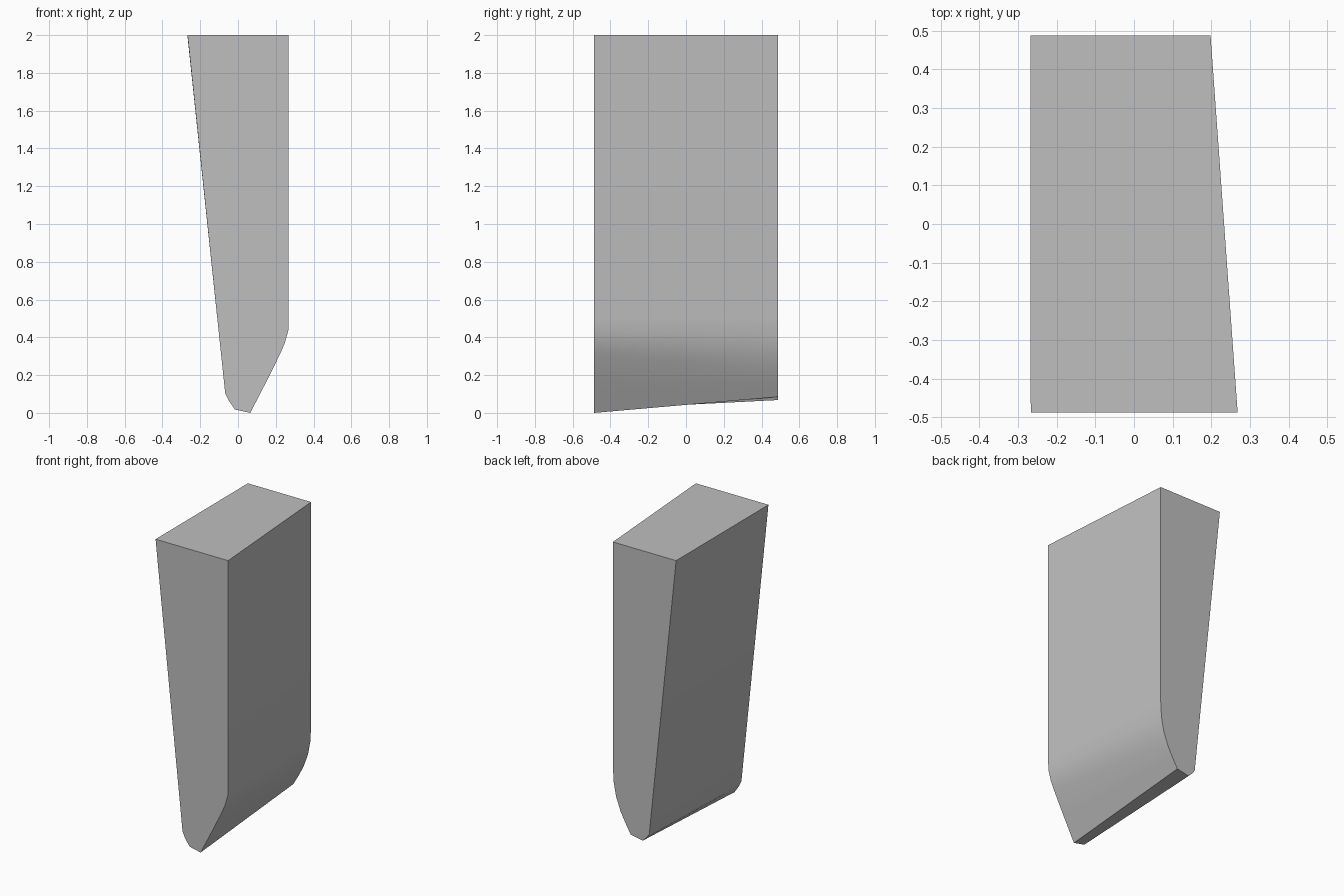
import bpy
import bmesh
import math

cube = bpy.data.objects.get("Cube")
if cube:
    bpy.data.objects.remove(cube, do_unlink=True)

# Plain grey material
grey = bpy.data.materials.new("plain_grey")
grey.use_nodes = True
colour = (0.52, 0.52, 0.52, 1.0)
grey.diffuse_color = colour
bsdf = next(n for n in grey.node_tree.nodes if n.type == "BSDF_PRINCIPLED")
bsdf.inputs["Base Color"].default_value = colour

# Matching end outlines (x, z): slanted side, blunt tip, rounded shoulder, upright side
FRONT = [(-0.267, 2), (-0.068, 0.105), (-0.05, 0.067), (-0.017, 0.018),
         (0.065, 0), (0.15, 0.165), (0.222, 0.31), (0.248, 0.37),
         (0.266, 0.435), (0.268, 0.5), (0.268, 2)]
BACK = [(-0.268, 2), (-0.07, 0.125), (-0.055, 0.1), (-0.022, 0.068),
        (0.067, 0.085), (0.105, 0.15), (0.142, 0.22), (0.175, 0.31),
        (0.192, 0.4), (0.198, 0.5), (0.198, 2)]
HALF_DEPTH = 0.487


def loft_block(name, front, back, half_depth):
    """Join two outlines of equal length into a closed solid."""
    bm = bmesh.new()
    a = [bm.verts.new((x, -half_depth, z)) for x, z in front]
    b = [bm.verts.new((x, half_depth, z)) for x, z in back]
    caps = [bm.faces.new(a), bm.faces.new(b[::-1])]
    count = len(a)
    for i in range(count):
        j = (i + 1) % count
        bm.faces.new((a[i], b[i], b[j], a[j]))
    bmesh.ops.recalc_face_normals(bm, faces=bm.faces[:])
    bmesh.ops.triangulate(bm, faces=caps)
    mesh = bpy.data.meshes.new(name)
    bm.to_mesh(mesh)
    bm.free()
    obj = bpy.data.objects.new(name, mesh)
    bpy.context.collection.objects.link(obj)
    mesh.materials.append(grey)
    return obj


# Tapered wedge block with a rounded shoulder
block = loft_block("tapered_block", FRONT, BACK, HALF_DEPTH)
bpy.ops.object.select_all(action="DESELECT")
block.select_set(True)
bpy.context.view_layer.objects.active = block
bpy.ops.object.shade_smooth_by_angle(angle=math.radians(30))
